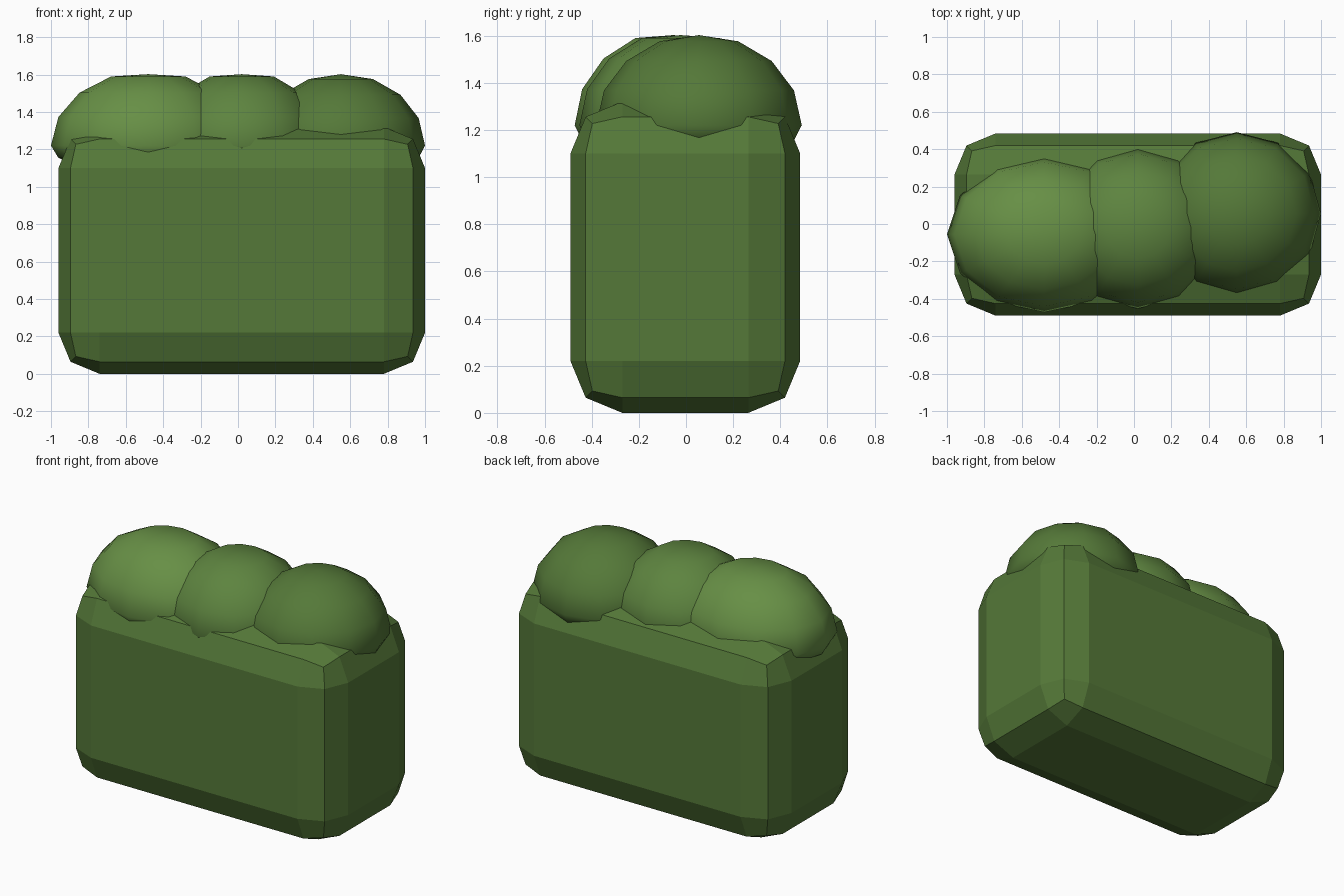
import bpy

if "Cube" in bpy.data.objects:
    bpy.data.objects.remove(bpy.data.objects["Cube"])

def paint(obj, name, rgb):
    mat = bpy.data.materials.new(name)
    mat.diffuse_color = (*rgb, 1)
    mat.use_nodes = True
    mat.node_tree.nodes["Principled BSDF"].inputs["Base Color"].default_value = mat.diffuse_color
    obj.data.materials.append(mat)

# Clipped hedge body: box with chunky two-step bevels
bpy.ops.mesh.primitive_cube_add(size=1, location=(0.02, -0.003, 0.66))
body = bpy.context.object
body.name = "hedge_body"
body.scale = (1.96, 0.974, 1.32)
bpy.ops.object.transform_apply(location=False, rotation=False, scale=True)
bevel = body.modifiers.new("bevel", "BEVEL")
bevel.width = 0.22
bevel.segments = 2
bevel.limit_method = 'NONE'
paint(body, "hedge_green", (0.09, 0.19, 0.04))

# Leafy clump: domed above its centre, shallow below, capped flat on top
def clump(name, centre, radii, rgb):
    bpy.ops.mesh.primitive_uv_sphere_add(segments=12, ring_count=8, radius=1, location=centre)
    obj = bpy.context.object
    obj.name = name
    rx, ry, rz = radii
    top = 1.602 - centre[2]
    for v in obj.data.vertices:
        v.co.x *= rx
        v.co.y *= ry
        v.co.z = min(v.co.z * rz, top) if v.co.z > 0 else v.co.z * 0.17
    bpy.ops.object.shade_smooth()
    paint(obj, name + "_green", rgb)

clump("left_clump", (-0.48, -0.055, 1.22), (0.52, 0.417, 0.40), (0.135, 0.275, 0.06))
clump("middle_clump", (0.02, -0.022, 1.22), (0.45, 0.43, 0.40), (0.11, 0.23, 0.05))
clump("right_clump", (0.55, 0.055, 1.22), (0.45, 0.436, 0.385), (0.09, 0.19, 0.04))
